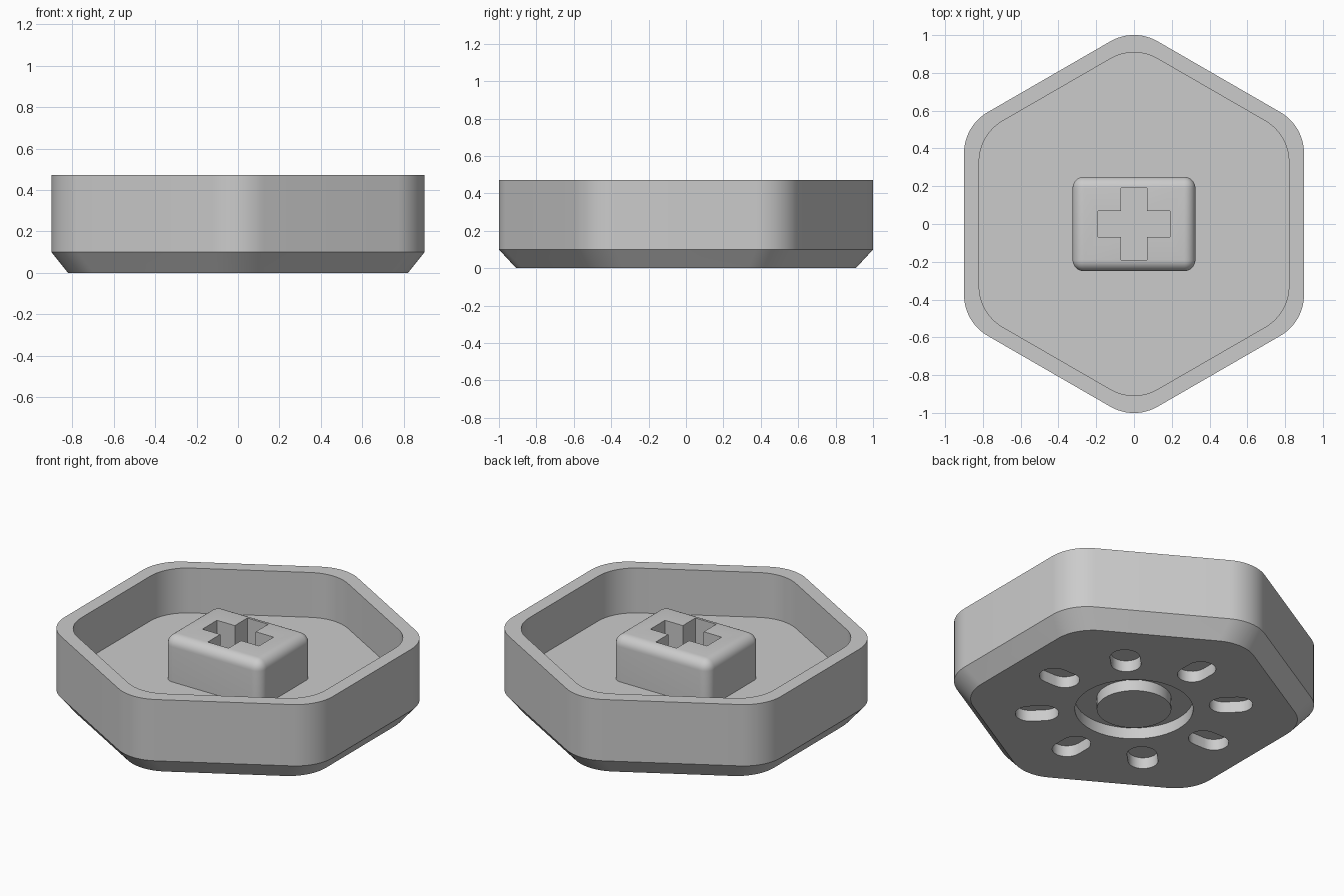
import bpy, bmesh
from math import sin, cos, pi, radians, sqrt

cube = bpy.data.objects.get("Cube")
if cube:
    bpy.data.objects.remove(cube)

grey = bpy.data.materials.new("light_grey")
grey.use_nodes = True
grey.diffuse_color = (0.6, 0.6, 0.6, 1)
grey.node_tree.nodes["Principled BSDF"].inputs["Base Color"].default_value = (0.6, 0.6, 0.6, 1)

RIM, FLOOR, RECESS = 0.472, 0.2, 0.068


def finish(name, bm):
    bmesh.ops.recalc_face_normals(bm, faces=bm.faces)
    mesh = bpy.data.meshes.new(name)
    bm.to_mesh(mesh)
    bm.free()
    mesh.materials.append(grey)
    obj = bpy.data.objects.new(name, mesh)
    bpy.context.collection.objects.link(obj)
    return obj


def loft(name, rings, closed=False):
    """Skin rings of points; cap the ends, or join last to first."""
    bm = bmesh.new()
    loops = [[bm.verts.new(p) for p in ring] for ring in rings]
    pairs = list(zip(loops, loops[1:]))
    if closed:
        pairs.append((loops[-1], loops[0]))
    else:
        bm.faces.new(loops[0])
        bm.faces.new(loops[-1])
    for a, b in pairs:
        for i in range(len(a)):
            j = (i + 1) % len(a)
            bm.faces.new((a[i], a[j], b[j], b[i]))
    return finish(name, bm)


def at(outline, z):
    return [(x, y, z) for x, y in outline]


def rounded_hex(apothem, r=0.25, steps=12):
    pts = []
    for k in range(6):
        mid = radians(30 + 60 * k)
        d = (apothem - r) * 2 / sqrt(3)
        for i in range(steps + 1):
            a = mid + radians(60) * (i / steps - 0.5)
            pts.append((d * cos(mid) + r * cos(a), d * sin(mid) + r * sin(a)))
    return pts


def circle(r, n=64):
    return [(r * cos(2 * pi * i / n), r * sin(2 * pi * i / n)) for i in range(n)]


def slot(angle, dist=0.535, length=0.24, r=0.082, steps=12):
    """Radial stadium outline."""
    pts = []
    for side in (1, -1):
        for i in range(steps + 1):
            a = pi * (i / steps - 0.5) + (0 if side > 0 else pi)
            x = dist + side * (length / 2 - r) + r * cos(a)
            y = r * sin(a)
            pts.append((x * cos(angle) - y * sin(angle), x * sin(angle) + y * cos(angle)))
    return pts


def cut(obj, cutters):
    """Apply boolean differences, then drop the cutters."""
    for c in cutters:
        c.hide_render = True
        mod = obj.modifiers.new("cut", 'BOOLEAN')
        mod.operation, mod.solver, mod.object = 'DIFFERENCE', 'EXACT', c
    bpy.context.view_layer.update()
    deps = bpy.context.evaluated_depsgraph_get()
    mesh = bpy.data.meshes.new_from_object(obj.evaluated_get(deps))
    obj.modifiers.clear()
    obj.data = mesh
    for c in cutters:
        bpy.data.objects.remove(c)


# Hexagonal tray with chamfered underside
outer, inner = rounded_hex(0.9), rounded_hex(0.82)
tray = loft("tray", [at(inner, 0), at(outer, 0.1), at(outer, RIM),
                     at(inner, RIM), at(inner, FLOOR)])

# Ring groove and radial slots in the underside
low = -0.1
groove = loft("groove_cutter", [at(circle(0.325), low), at(circle(0.325), RECESS),
                                at(circle(0.205), RECESS), at(circle(0.205), low)], closed=True)
slots = [loft("slot_cutter", [at(slot(k * pi / 4), low), at(slot(k * pi / 4), RECESS)])
         for k in range(8)]
cut(tray, [groove] + slots)

# Central post with rounded sides and top
bm = bmesh.new()
bmesh.ops.create_cube(bm, size=1)
base = FLOOR - 0.02
for v in bm.verts:
    v.co = (v.co.x * 0.65, v.co.y * 0.5, base if v.co.z < 0 else RIM)
edges = [e for e in bm.edges if max(v.co.z for v in e.verts) > base + 0.01]
bmesh.ops.bevel(bm, geom=edges, offset=0.06, segments=8, profile=0.5, affect='EDGES')
post = finish("post", bm)

# Cross-shaped socket down through the post
L, W = 0.19, 0.07
cross = [(L, -W), (L, W), (W, W), (W, L), (-W, L), (-W, W),
         (-L, W), (-L, -W), (-W, -W), (-W, -L), (W, -L), (W, -W)]
cut(post, [loft("cross_cutter", [at(cross, 0.1), at(cross, 0.6)])])

# Smooth rounded corners, crisp edges elsewhere
bpy.ops.object.select_all(action='DESELECT')
for obj in (tray, post):
    obj.select_set(True)
bpy.context.view_layer.objects.active = tray
bpy.ops.object.shade_smooth_by_angle(angle=radians(30))
